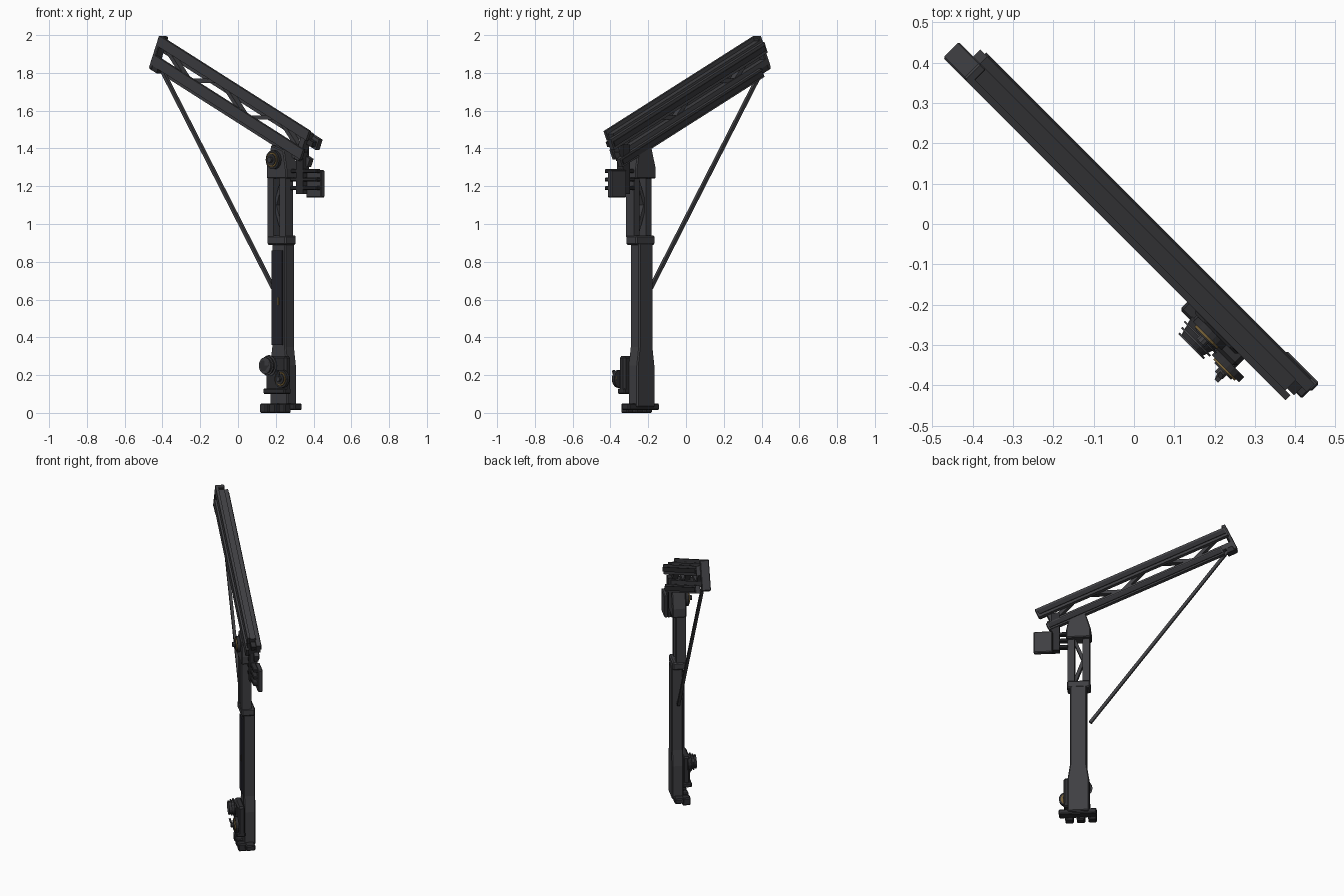
import bpy, bmesh, math
from mathutils import Matrix, Vector

cube = bpy.data.objects.get("Cube")
if cube:
    bpy.data.objects.remove(cube, do_unlink=True)


def material(name, rgb):
    m = bpy.data.materials.new(name)
    m.use_nodes = True
    m.diffuse_color = (*rgb, 1)
    m.node_tree.nodes["Principled BSDF"].inputs["Base Color"].default_value = (*rgb, 1)
    return m


STEEL = material("dark steel", (0.05, 0.05, 0.055))
DARK = material("charcoal", (0.027, 0.027, 0.03))
PANEL = material("blue black panel", (0.019, 0.019, 0.026))
GOLD = material("dull gold", (0.17, 0.11, 0.035))

# The crane is built along its own x axis, then turned diagonally
TURN = Matrix.Rotation(math.radians(-45), 4, 'Z')
# Boom frame: x runs down the boom towards the mast, z = 0 is its top edge
BOOM = Matrix.Translation((0, 0, 1.75)) @ Matrix.Rotation(math.radians(24.2), 4, 'Y')
FLAT = Matrix.Identity(4)


def finish(name, bm, mat, frame=FLAT, bevel=0):
    bm.transform(TURN @ frame)
    bmesh.ops.recalc_face_normals(bm, faces=bm.faces)
    mesh = bpy.data.meshes.new(name)
    bm.to_mesh(mesh)
    bm.free()
    mesh.materials.append(mat)
    ob = bpy.data.objects.new(name, mesh)
    bpy.context.collection.objects.link(ob)
    if bevel:
        mod = ob.modifiers.new("Bevel", 'BEVEL')
        mod.width = bevel
        mod.segments = 1
    return ob


def box(name, x, y, z, mat=STEEL, frame=FLAT, bevel=0):
    bm = bmesh.new()
    bmesh.ops.create_cube(bm, size=1)
    for v in bm.verts:
        for i, (lo, hi) in enumerate((x, y, z)):
            v.co[i] = hi if v.co[i] > 0 else lo
    return finish(name, bm, mat, frame, bevel)


def bar(name, a, b, width, depth, mat=STEEL, frame=FLAT):
    a, b = Vector(a), Vector(b)
    d = b - a
    bm = bmesh.new()
    bmesh.ops.create_cube(bm, size=1)
    bm.transform(Matrix.Diagonal((width, depth, d.length, 1)))
    # keep the bar's depth along y
    zax = d.normalized()
    xax = Vector((0, 1, 0)).cross(zax).normalized()
    rot = Matrix((xax, zax.cross(xax), zax)).transposed().to_4x4()
    bm.transform(Matrix.Translation((a + b) / 2) @ rot)
    return finish(name, bm, mat, frame)


def disc(name, x, z, radius, y0, y1, mat, sides=20, tip=None):
    bm = bmesh.new()
    bmesh.ops.create_cone(bm, cap_ends=True, segments=sides, radius1=radius,
                          radius2=tip or radius, depth=y1 - y0)
    # the tip end faces the front
    bm.transform(Matrix.Translation((x, (y0 + y1) / 2, z)) @ Matrix.Rotation(math.pi / 2, 4, 'X'))
    return finish(name, bm, mat)


def prism(name, outline, y, mat=STEEL, bevel=0):
    bm = bmesh.new()
    face = bm.faces.new([bm.verts.new((px, y[0], pz)) for px, pz in outline])
    new = bmesh.ops.extrude_face_region(bm, geom=[face])["geom"]
    bmesh.ops.translate(bm, vec=(0, y[1] - y[0], 0),
                        verts=[g for g in new if isinstance(g, bmesh.types.BMVert)])
    return finish(name, bm, mat, FLAT, bevel)


MX = 0.335  # mast centre

# Foot plate and lugs
box("foot_plate", (0.225, 0.455), (-0.03, 0.028), (0.015, 0.05), DARK, bevel=0.006)
for i, x in enumerate((0.255, 0.325, 0.395)):
    box(f"foot_lug_{i}", (x - 0.025, x + 0.025), (-0.07, -0.02), (0, 0.05), DARK, bevel=0.006)

# Lower mast: flared base and straight column
prism("mast_column", [(MX - 0.066, 0.03), (MX + 0.066, 0.03), (MX + 0.066, 0.25),
                      (MX + 0.051, 0.35), (MX + 0.051, 0.9), (MX - 0.051, 0.9),
                      (MX - 0.051, 0.35), (MX - 0.066, 0.25)], (-0.033, 0.038), STEEL, 0.006)
box("mast_front_panel", (MX - 0.044, MX + 0.036), (-0.041, -0.032), (0.36, 0.86), PANEL)
box("panel_mark", (MX + 0.005, MX + 0.012), (-0.043, -0.04), (0.57, 0.61), GOLD)
box("mast_collar", (MX - 0.072, MX + 0.07), (-0.05, 0.035), (0.89, 0.94), STEEL, bevel=0.008)

# Upper mast: two rails with zigzag bracing
for side in (-1, 1):
    x = MX + side * 0.045
    box(f"mast_rail_{side}", (x - 0.021, x + 0.021), (-0.047, 0.012), (0.93, 1.26))
zig = [(MX + 0.03, 0.94), (MX - 0.028, 1.1), (MX + 0.03, 1.25)]
for i, (a, b) in enumerate(zip(zig, zig[1:])):
    bar(f"mast_brace_{i}", (a[0], -0.015, a[1]), (b[0], -0.015, b[1]), 0.02, 0.03)

# Mast head carrying the boom
prism("mast_head", [(MX - 0.075, 1.24), (MX + 0.075, 1.24), (MX + 0.075, 1.29),
                    (MX + 0.055, 1.39), (MX - 0.04, 1.42), (MX - 0.075, 1.3)],
      (-0.05, 0.037), STEEL, 0.006)


def pulley(name, x, z, r, y):
    disc(name + "_rim", x, z, r, y - 0.018, y, DARK)
    disc(name + "_ring", x, z, r * 0.78, y - 0.024, y, GOLD)
    disc(name + "_face", x, z, r * 0.62, y - 0.028, y, DARK)
    disc(name + "_hub", x, z, r * 0.3, y - 0.042, y, STEEL, 10)


pulley("head_pulley", 0.325, 1.34, 0.05, -0.05)

# Winch at the mast foot
box("winch_mount", (0.28, 0.43), (-0.075, -0.03), (0.1, 0.3), DARK, bevel=0.01)
disc("winch_drum", 0.315, 0.25, 0.052, -0.115, -0.06, DARK, 16, 0.036)
for i in range(3):
    y = -0.08 - 0.015 * i
    disc(f"winch_fin_{i}", 0.315, 0.25, 0.056 - 0.006 * i, y - 0.005, y, STEEL, 16)
pulley("winch_wheel", 0.414, 0.18, 0.048, -0.075)
bar("winch_handle", (0.414, -0.11, 0.18), (0.42, -0.125, 0.225), 0.012, 0.012, STEEL)
box("winch_base", (0.27, 0.43), (-0.085, -0.03), (0.1, 0.13), DARK, bevel=0.006)

# Boom: front truss chords, with a raised lip along each
for name, top, low in (("upper", -0.02, -0.05), ("lower", -0.128, -0.16)):
    box(f"boom_{name}_chord", (-0.59, 0.62), (-0.034, 0.012), (low, top), STEEL, BOOM)
    box(f"boom_{name}_lip", (-0.6, 0.63), (-0.043, -0.026), (low - 0.005, top + 0.02), STEEL, BOOM)
# Rear rails
for name, x0, x1, top, low in (("upper", -0.59, 0.67, -0.032, -0.092),
                               ("lower", -0.515, 0.65, -0.152, -0.2)):
    box(f"boom_{name}_rear_rail", (x0, x1), (0.008, 0.036), (low, top), STEEL, BOOM)
    mid = (top + low) / 2
    box(f"boom_{name}_rear_strip", (x0 + 0.01, x1 - 0.01), (0.03, 0.042),
        (mid - 0.014, mid + 0.014), DARK, BOOM)
# Zigzag lacing
for i in range(5):
    ends = [(-0.57 + 0.237 * k, -0.012, -0.035 if k % 2 == 0 else -0.14) for k in (i, i + 1)]
    bar(f"boom_lacing_{i}", ends[0], ends[1], 0.022, 0.036, STEEL, BOOM)
# End posts
box("boom_tip_post", (-0.605, -0.58), (-0.043, 0.012), (-0.186, 0), STEEL, BOOM, 0.004)
box("boom_tip_block", (-0.6, -0.54), (-0.04, 0.01), (-0.19, -0.16), DARK, BOOM)
box("boom_heel_post", (0.58, 0.615), (-0.035, 0.012), (-0.18, -0.02), STEEL, BOOM)
box("boom_heel_tab", (0.62, 0.66), (-0.02, 0.03), (-0.08, -0.05), DARK, BOOM)

# Tie rod from the boom tip to the mast
bar("tie_rod", (-0.566, 0, 1.81), (0.265, 0, 0.66), 0.018, 0.018)

# Control cabinet hanging behind the mast head
box("cabinet", (0.49, 0.605), (0.016, 0.046), (1.14, 1.285), STEEL, bevel=0.005)
box("cabinet_hanger", (0.45, 0.5), (-0.015, 0.03), (1.16, 1.42), DARK)
for i in range(3):
    z = 1.18 + 0.045 * i
    box(f"cabinet_arm_{i}", (0.40, 0.6), (-0.012, 0.02), (z, z + 0.02), DARK, bevel=0.004)
